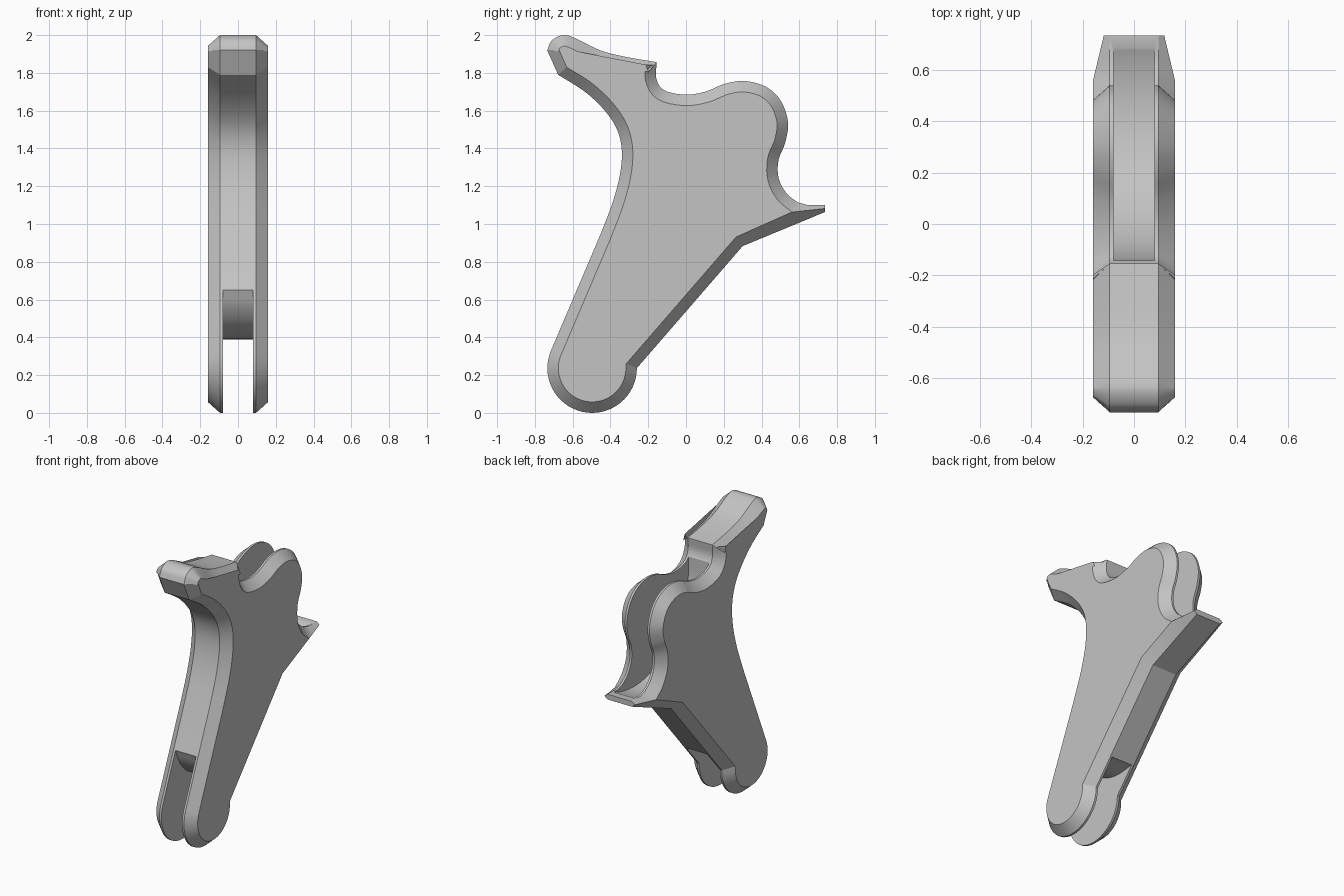
import bpy, bmesh, math
from mathutils import Vector

if "Cube" in bpy.data.objects:
    bpy.data.objects.remove(bpy.data.objects["Cube"])

FLAT, HALF, INSET, SLOT = 0.095, 0.16, 0.058, 0.08

metal = bpy.data.materials.new("plain grey")
metal.diffuse_color = (0.55, 0.55, 0.55, 1)
metal.use_nodes = True
metal.node_tree.nodes["Principled BSDF"].inputs["Base Color"].default_value = metal.diffuse_color


def smooth(pts, n=5):
    """Catmull-Rom curve through (y, z) points."""
    p = [Vector(q) for q in pts]
    p = [2 * p[0] - p[1]] + p + [2 * p[-1] - p[-2]]
    out = []
    for a, b, c, d in zip(p, p[1:], p[2:], p[3:]):
        for k in range(n):
            t = k / n
            out.append(0.5 * (2 * b + (c - a) * t + (2 * a - 5 * b + 4 * c - d) * t * t
                              + (3 * b - a - 3 * c + d) * t ** 3))
    return out + [p[-2]]


def make_object(name, bm):
    bmesh.ops.remove_doubles(bm, verts=bm.verts, dist=1e-5)
    bmesh.ops.recalc_face_normals(bm, faces=bm.faces)
    mesh = bpy.data.meshes.new(name)
    bm.to_mesh(mesh)
    bm.free()
    mesh.materials.append(metal)
    obj = bpy.data.objects.new(name, mesh)
    bpy.context.collection.objects.link(obj)
    return obj


def cutter(name, pts):
    """Prism across the middle of the body."""
    bm = bmesh.new()
    face = bm.faces.new([bm.verts.new((-SLOT, y, z)) for y, z in pts])
    new = bmesh.ops.extrude_face_region(bm, geom=[face])["geom"]
    bmesh.ops.translate(bm, vec=(2 * SLOT, 0, 0),
                        verts=[v for v in new if isinstance(v, bmesh.types.BMVert)])
    obj = make_object(name, bm)
    obj.hide_render = True
    return obj


# Outline: thumb spur top, then the striking lobe down to the rear lip
outline = smooth([(-.735, 1.92), (-.71, 1.972), (-.65, 2.0), (-.585, 1.983), (-.455, 1.92),
                  (-.32, 1.885), (-.155, 1.857)])
outline += smooth([(-.155, 1.857), (-.157, 1.77), (-.115, 1.708), (-.005, 1.685), (.1, 1.70),
                   (.205, 1.742), (.31, 1.757), (.42, 1.728), (.5, 1.655), (.54, 1.54),
                   (.525, 1.43), (.49, 1.34), (.49, 1.245), (.53, 1.165), (.59, 1.115)])[1:]


def lip_bottom(y):
    return 1.063 + (y - .735) * .414


# Thin rear lip, straight rear edge, round pivot end
outline += [Vector(p) for p in [(.645, 1.1), (.735, 1.1), (.735, 1.063), (.645, lip_bottom(.645)),
                                (.59, lip_bottom(.59)), (.3, .883)]]
for k in range(33):
    a = -math.radians(204) * k / 32
    outline.append(Vector((-.497 + .237 * math.cos(a), .237 + .237 * math.sin(a))))
# Front edge sweeping up to the spur
outline += smooth([(-.455, .94), (-.39, 1.11), (-.35, 1.26), (-.34, 1.39), (-.365, 1.5),
                   (-.43, 1.6), (-.535, 1.7), (-.677, 1.79)])

# Inner border of the chamfer: mitred inset, narrowing to a ridge along the lip
inner = []
count = len(outline)
for i, p in enumerate(outline):
    if p.x > .589 and p.y < 1.12:
        s = (p.x - .59) / .145
        inner.append((HALF + s * (.118 - HALF), .56 + s * .175, 1.063 + s * .019))
        continue
    d1 = (p - outline[i - 1]).normalized()
    d2 = (outline[(i + 1) % count] - p).normalized()
    n1, n2 = Vector((d1.y, -d1.x)), Vector((d2.y, -d2.x))
    q = p + (n1 + n2) * INSET / (1 + n1.dot(n2))
    inner.append((HALF, q.x, q.y))

# Body: flat edge band, chamfers and side faces
bm = bmesh.new()
edge_rings = []
for side in (1, -1):
    ring = [bm.verts.new((side * FLAT, p.x, p.y)) for p in outline]
    cache, rim = {}, []
    for x, y, z in inner:
        key = (round(x, 4), round(y, 4), round(z, 4))
        if key not in cache:
            cache[key] = bm.verts.new((side * x, y, z))
        rim.append(cache[key])
    for i in range(count):
        j = (i + 1) % count
        loop = [ring[i], ring[j], rim[j]]
        if rim[i] is not rim[j]:
            loop.append(rim[i])
        bm.faces.new(loop)
    cap = []
    for v in rim:
        if abs(v.co.x) > HALF - 1e-5 and v not in cap:
            cap.append(v)
    bm.faces.new(cap)
    edge_rings.append(ring)
a, b = edge_rings
for i in range(count):
    j = (i + 1) % count
    bm.faces.new((a[i], a[j], b[j], b[i]))
body = make_object("hammer_lever", bm)

# Upper slot with a round hollow floor
arc = [(.455 + .597 * math.cos(math.radians(t)), 1.65 + .597 * math.sin(math.radians(t)))
       for t in range(180, 312, 4)]
upper = cutter("upper_slot_cutter", arc + [(.95, 1.3), (.95, 2.2), (-.142, 2.2)])

# Pivot slot whose end bulges downward
end = smooth([(-.578, .65), (-.54, .56), (-.47, .475), (-.37, .415), (-.26, .39), (-.12, .4)])
lower = cutter("pivot_slot_cutter",
               [(-.9, .66)] + [tuple(p) for p in end] + [(0, .38), (0, -.2), (-.9, -.2)])

for tool in (upper, lower):
    mod = body.modifiers.new("slot", 'BOOLEAN')
    mod.operation, mod.solver, mod.object = 'DIFFERENCE', 'EXACT', tool
    bpy.context.view_layer.objects.active = body
    bpy.ops.object.modifier_apply(modifier=mod.name)
    bpy.data.objects.remove(tool)

bpy.ops.object.select_all(action='DESELECT')
body.select_set(True)
bpy.context.view_layer.objects.active = body
bpy.ops.object.shade_smooth_by_angle(angle=math.radians(25))
